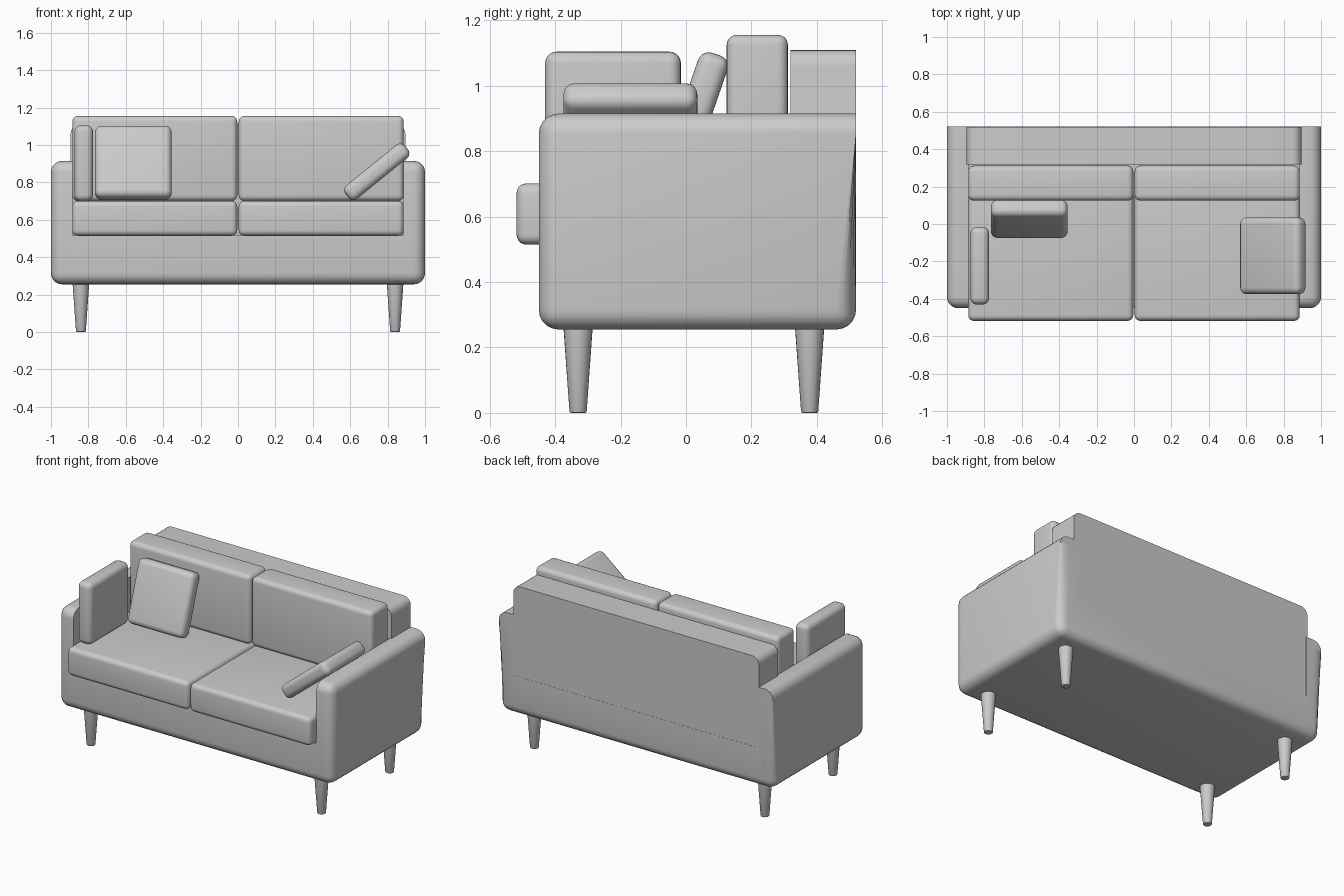
import bpy
import bmesh
from math import radians

if "Cube" in bpy.data.objects:
    bpy.data.objects.remove(bpy.data.objects["Cube"])

GREY = (0.6, 0.6, 0.6, 1.0)
fabric = bpy.data.materials.new("light_grey")
fabric.use_nodes = True
fabric.diffuse_color = GREY
fabric.node_tree.nodes["Principled BSDF"].inputs["Base Color"].default_value = GREY


def finish(name, bm):
    """Turn a bmesh into a smooth shaded object."""
    bmesh.ops.recalc_face_normals(bm, faces=bm.faces)
    mesh = bpy.data.meshes.new(name)
    bm.to_mesh(mesh)
    bm.free()
    mesh.materials.append(fabric)
    obj = bpy.data.objects.new(name, mesh)
    bpy.context.collection.objects.link(obj)
    bpy.ops.object.select_all(action="DESELECT")
    obj.select_set(True)
    bpy.context.view_layer.objects.active = obj
    bpy.ops.object.shade_smooth_by_angle(angle=radians(40))
    return obj


def round_edges(bm, edges, radius):
    bmesh.ops.bevel(bm, geom=edges, offset=radius, segments=5,
                    profile=0.5, affect="EDGES", clamp_overlap=True)


def box(name, size, centre, radius, rule=None, turn=(0, 0, 0)):
    """Box with all edges, or the edges picked by a rule, rounded."""
    bm = bmesh.new()
    bmesh.ops.create_cube(bm, size=1)
    bmesh.ops.scale(bm, vec=size, verts=bm.verts)
    round_edges(bm, [e for e in bm.edges if rule is None or rule(e)], radius)
    obj = finish(name, bm)
    obj.location = centre
    obj.rotation_euler = [radians(a) for a in turn]
    return obj


# Base and arms: one U profile pulled from front to back
FRONT, REAR, ROUND = -0.45, 0.52, 0.06
half = [(1, 0.255), (1, 0.915), (0.885, 0.915), (0.885, 0.515)]
profile = half + [(-x, z) for x, z in reversed(half)]
bm = bmesh.new()
face = bm.faces.new([bm.verts.new((x, FRONT, z)) for x, z in profile])
pulled = bmesh.ops.extrude_face_region(bm, geom=[face], use_keep_orig=True)
bmesh.ops.translate(bm, vec=(0, REAR - FRONT, 0),
                    verts=[g for g in pulled["geom"] if isinstance(g, bmesh.types.BMVert)])
round_edges(bm, [e for e in bm.edges if max(abs(v.co.x) for v in e.verts) > 0.95], ROUND)
# Rear corners run from round at the floor to square at the arm top
for v in bm.verts:
    if v.co.z > 0.5 and v.co.y > REAR - ROUND - 0.001:
        v.co.y = REAR
finish("base_and_arms", bm)

# Back panel, with only the two upper outer corners rounded
box("back_panel", (1.79, 0.2, 0.66), (0, 0.419, 0.78), 0.05,
    rule=lambda e: all(v.co.x * e.verts[0].co.x > 0 and v.co.z > 0 for v in e.verts))

# Seat and back cushions, mirrored
for side, sign in (("left", 1), ("right", -1)):
    box(side + "_seat_cushion", (0.882, 0.83, 0.187), (sign * 0.445, -0.103, 0.608), 0.03)
    box(side + "_back_cushion", (0.882, 0.187, 0.455), (sign * 0.445, 0.218, 0.928), 0.03)

# Loose pillows: upright, leaning back, and resting on the arm
box("upright_pillow", (0.1, 0.415, 0.405), (-0.825, -0.223, 0.902), 0.035)
box("leaning_pillow", (0.41, 0.095, 0.405), (-0.56, 0.027, 0.905), 0.035, turn=(-19, 0, 0))
box("arm_pillow", (0.41, 0.41, 0.092), (0.742, -0.17, 0.857), 0.035, turn=(0, -39, 0))

# Tapered legs
for end, y in (("front", -0.33), ("rear", 0.378)):
    for side, x in (("left", 0.84), ("right", -0.84)):
        bm = bmesh.new()
        bmesh.ops.create_cone(bm, cap_ends=True, segments=24,
                              radius1=0.026, radius2=0.046, depth=0.28)
        bmesh.ops.translate(bm, vec=(x, y, 0.14), verts=bm.verts)
        rim = [e for e in bm.edges if all(v.co.z < 0.01 for v in e.verts)]
        bmesh.ops.bevel(bm, geom=rim, offset=0.005, segments=2,
                        profile=0.5, affect="EDGES")
        finish(f"{end}_{side}_leg", bm)
